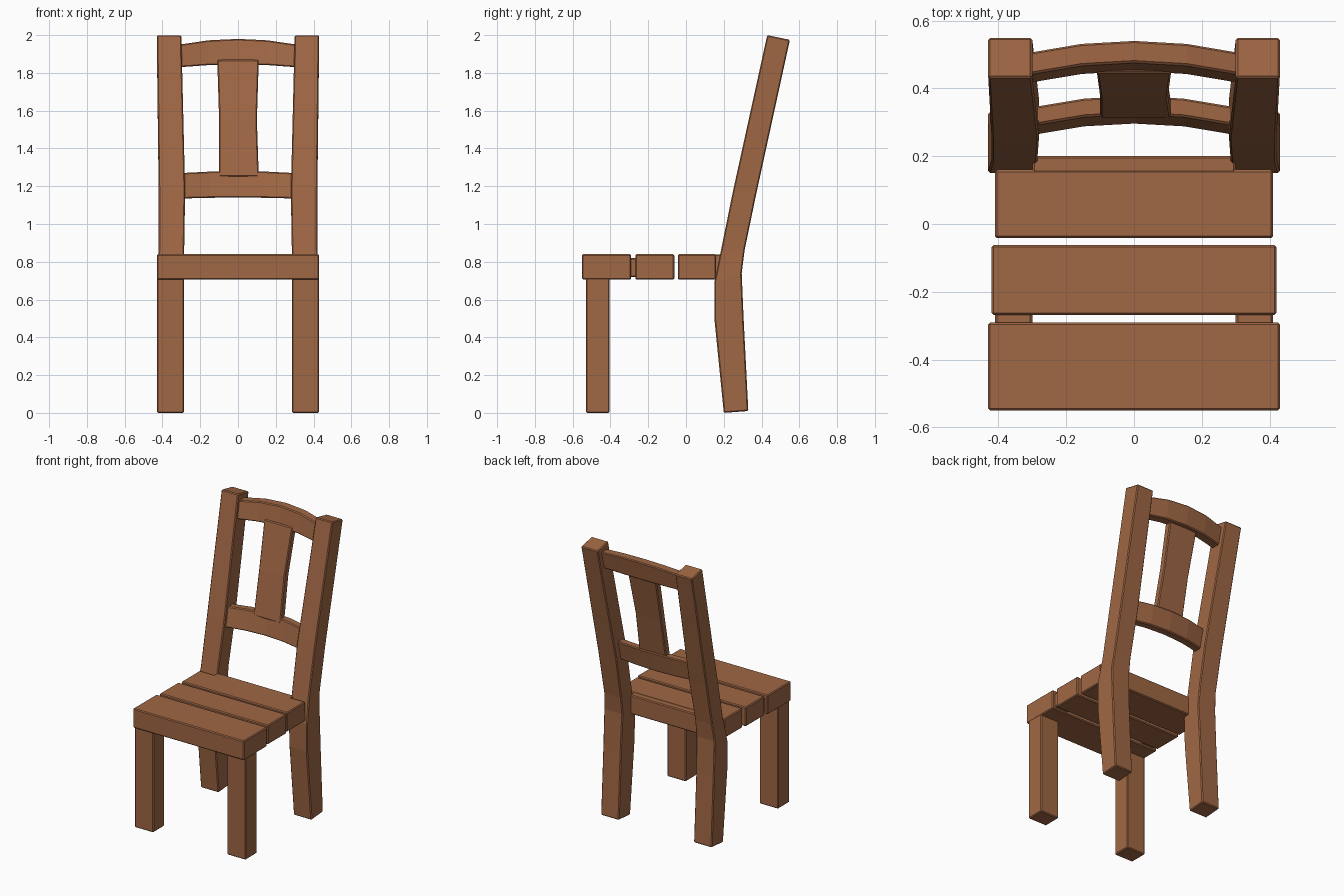
import bpy, bmesh
from mathutils import Vector

cube = bpy.data.objects.get("Cube")
if cube:
    bpy.data.objects.remove(cube, do_unlink=True)

wood = bpy.data.materials.new("brown wood")
wood.use_nodes = True
BROWN = (0.35, 0.135, 0.058, 1)
wood.diffuse_color = BROWN
wood.node_tree.nodes["Principled BSDF"].inputs["Base Color"].default_value = BROWN


def loft(name, rings, bevel=0.006):
    """Join a row of four-cornered sections into a closed, lightly chamfered bar."""
    bm = bmesh.new()
    rows = [[bm.verts.new(p) for p in ring] for ring in rings]
    for a, b in zip(rows, rows[1:]):
        for i in range(4):
            j = (i + 1) % 4
            bm.faces.new((a[i], a[j], b[j], b[i]))
    bm.faces.new(rows[0])
    bm.faces.new(rows[-1])
    bmesh.ops.recalc_face_normals(bm, faces=bm.faces)
    mesh = bpy.data.meshes.new(name)
    bm.to_mesh(mesh)
    bm.free()
    mesh.materials.append(wood)
    obj = bpy.data.objects.new(name, mesh)
    bpy.context.collection.objects.link(obj)
    mod = obj.modifiers.new("chamfer", 'BEVEL')
    mod.width, mod.segments = bevel, 1
    mod.limit_method, mod.angle_limit = 'ANGLE', 0.6
    return obj


def section(x0, x1, front, back):
    """Section across x, given the (y, z) of its front and back edges."""
    return [Vector((x, *e)) for x, e in ((x0, front), (x1, front), (x1, back), (x0, back))]


def box(name, x0, x1, y0, y1, z0, z1):
    return loft(name, [section(x0, x1, (y0, z), (y1, z)) for z in (z0, z1)])


# Legs: straight front ones, and rear ones that run up into the leaning back
POST = [  # inner x, outer x, front (y, z), back (y, z)
    (0.29, 0.43, (0.20, 0.0), (0.33, 0.01)),
    (0.29, 0.43, (0.15, 0.50), (0.305, 0.50)),
    (0.285, 0.43, (0.15, 0.69), (0.295, 0.74)),
    (0.285, 0.42, (0.185, 0.86), (0.31, 0.86)),
    (0.28, 0.42, (0.25, 1.18), (0.372, 1.16)),
    (0.30, 0.43, (0.43, 2.0), (0.55, 1.975)),
]
for side, s in (("left", 1), ("right", -1)):
    box(side + "_front_leg", s * 0.285, s * 0.43, -0.53, -0.405, 0.0, 0.715)
    loft(side + "_rear_post", [section(s * a, s * b, f, r) for a, b, f, r in POST])
    # Cleat joining the two front planks
    box(side + "_seat_cleat", s * 0.30, s * 0.41, -0.31, -0.25, 0.72, 0.82)

# Seat planks
box("front_seat_plank", -0.43, 0.43, -0.55, -0.29, 0.705, 0.84)
box("middle_seat_plank", -0.42, 0.42, -0.268, -0.062, 0.705, 0.84)
box("rear_seat_plank", -0.41, 0.41, -0.042, 0.16, 0.705, 0.84)
box("rear_seat_tongue", -0.30, 0.30, 0.14, 0.20, 0.705, 0.838)


# Bowed back rails
def bowed_rail(name, half, y, z, height, depth, bow, arch):
    lean = 0.216 * height
    rings = []
    for t in (-1, -0.5, 0, 0.5, 1):
        k = 1 - t * t
        yy, low, top = y + bow * k, z + arch * 0.5 * k, z + height + arch * k
        rings.append([Vector((half * t, *p)) for p in (
            (yy, low), (yy + depth, low), (yy + depth + lean, top), (yy + lean, top))])
    return loft(name, rings)


bowed_rail("top_rail", 0.31, 0.415, 1.83, 0.12, 0.065, 0.035, 0.03)
bowed_rail("lower_rail", 0.295, 0.262, 1.135, 0.135, 0.055, 0.033, 0.01)

# Centre splat
loft("centre_splat", [
    section(-0.10, 0.11, (0.312, 1.25), (0.36, 1.25)),
    section(-0.10, 0.10, (0.372, 1.55), (0.42, 1.55)),
    section(-0.11, 0.11, (0.445, 1.87), (0.493, 1.87)),
])
